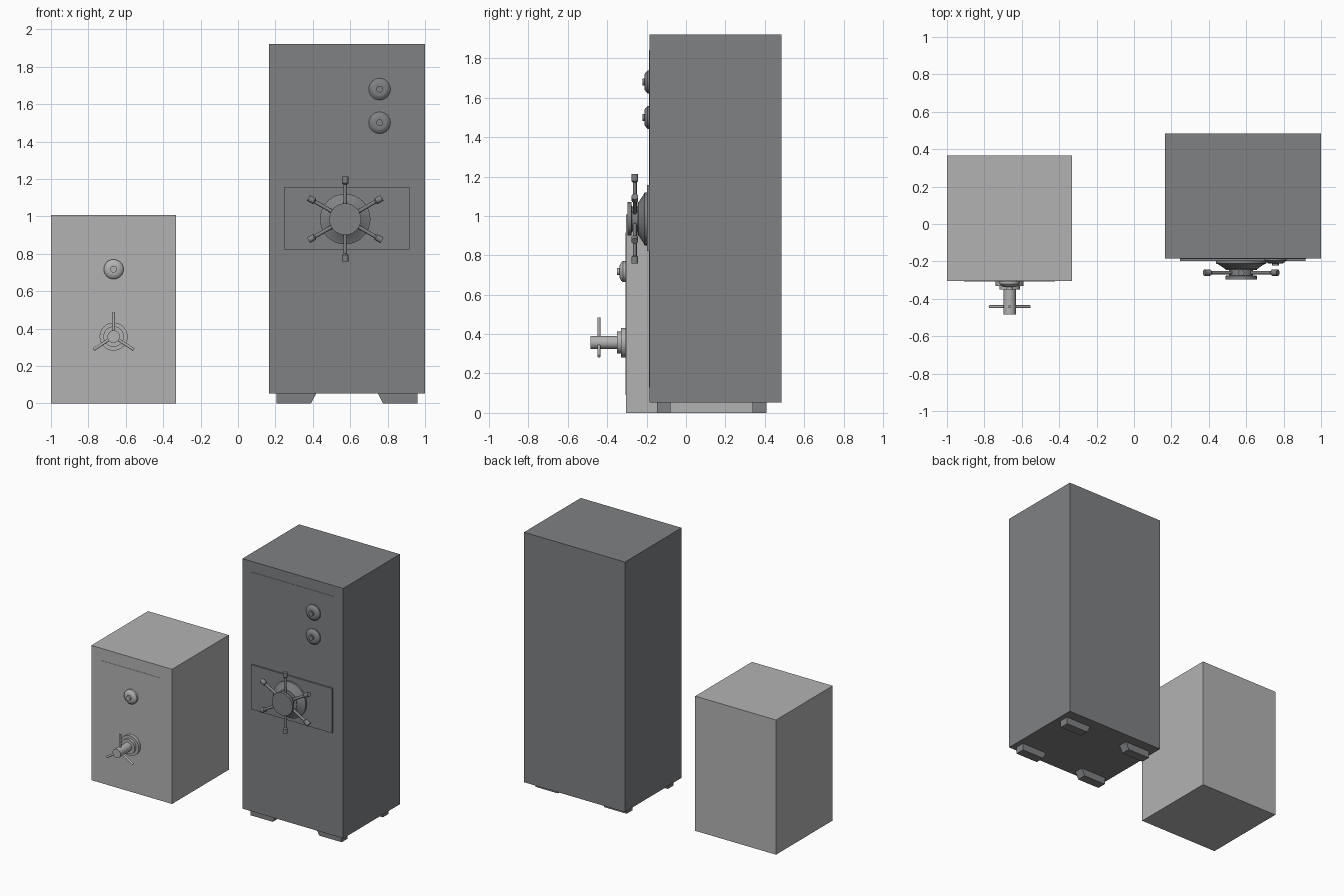
import bpy, bmesh, math
from mathutils import Matrix, Vector

cube = bpy.data.objects.get("Cube")
if cube:
    bpy.data.objects.remove(cube, do_unlink=True)


def material(name, rgb):
    m = bpy.data.materials.new(name)
    m.use_nodes = True
    m.diffuse_color = (*rgb, 1)
    m.node_tree.nodes["Principled BSDF"].inputs["Base Color"].default_value = (*rgb, 1)
    return m


light = material("light grey steel", (0.45, 0.45, 0.45))
dark = material("dark grey steel", (0.215, 0.22, 0.23))


def finish(name, bm, mat, smooth=False):
    bmesh.ops.recalc_face_normals(bm, faces=bm.faces)
    mesh = bpy.data.meshes.new(name)
    bm.to_mesh(mesh)
    bm.free()
    mesh.materials.append(mat)
    ob = bpy.data.objects.new(name, mesh)
    bpy.context.collection.objects.link(ob)
    if smooth:
        bpy.ops.object.select_all(action='DESELECT')
        ob.select_set(True)
        bpy.context.view_layer.objects.active = ob
        bpy.ops.object.shade_smooth_by_angle(angle=math.radians(30))
    return ob


def box(name, x, y, z, mat):
    bm = bmesh.new()
    bmesh.ops.create_cube(bm, size=1)
    for v in bm.verts:
        v.co = Vector([(r[0] + r[1]) / 2 + c * (r[1] - r[0])
                       for r, c in zip((x, y, z), v.co)])
    return finish(name, bm, mat)


def lathe(name, profile, matrix, mat, sides=32):
    """Spin (radius, height) points round local z, capped at both ends."""
    bm = bmesh.new()
    rings = [[bm.verts.new(matrix @ Vector((r * math.cos(a), r * math.sin(a), h)))
              for a in (math.tau * i / sides for i in range(sides))]
             for r, h in profile]
    for a, b in zip(rings, rings[1:]):
        for i in range(sides):
            j = (i + 1) % sides
            bm.faces.new((a[i], a[j], b[j], b[i]))
    bm.faces.new(rings[0])
    bm.faces.new(rings[-1])
    return finish(name, bm, mat, True)


def outward(x, y, z):
    """Local z points out of the front."""
    return Matrix.Translation((x, y, z)) @ Matrix.Rotation(math.pi / 2, 4, 'X')


def spokes(name, profile, centre, angles, mat):
    for n, deg in enumerate(angles):
        m = Matrix.Translation(centre) @ Matrix.Rotation(math.radians(90 - deg), 4, 'Y')
        lathe(f"{name}_{n + 1}", profile, m, mat, 16)


# Small safe: body, flush door, dial
FRONT_S, FRONT_L = -0.305, -0.185
box("small_safe_body", (-1, -0.332), (FRONT_S, 0.365), (0, 1.007), light)
box("small_safe_door", (-0.91, -0.422), (FRONT_S - 0.002, FRONT_S + 0.01),
    (0.09, 0.917), light)
lathe("small_safe_dial", [(0.053, 0), (0.053, 0.016), (0.046, 0.024), (0.032, 0.032),
                          (0.018, 0.032), (0.018, 0.046)],
      outward(-0.665, FRONT_S, 0.717), light)

# Small safe: three-spoke handle
lathe("small_safe_handle_hub", [(0.075, 0), (0.075, 0.026), (0.055, 0.026), (0.055, 0.046),
                                (0.033, 0.046), (0.033, 0.18)],
      outward(-0.665, FRONT_S, 0.357), light)
spokes("small_safe_handle_spoke", [(0.008, 0.02), (0.008, 0.128)],
       (-0.665, -0.442, 0.357), (90, 213, 327), light)

# Large safe: body, flush door, handle plate
box("large_safe_body", (0.166, 1), (FRONT_L, 0.485), (0.053, 1.922), dark)
box("large_safe_door", (0.247, 0.92), (FRONT_L - 0.002, FRONT_L + 0.01),
    (0.13, 1.842), dark)
box("large_safe_handle_plate", (0.247, 0.917), (FRONT_L - 0.013, FRONT_L),
    (0.822, 1.156), dark)

# Large safe: pair of dials
for name, z in (("upper", 1.68), ("lower", 1.5)):
    lathe(f"large_safe_{name}_dial", [(0.058, 0), (0.058, 0.01), (0.042, 0.024),
                                      (0.036, 0.026), (0.018, 0.026), (0.018, 0.037)],
          outward(0.757, FRONT_L, z), dark)

# Large safe: six-spoke wheel on a stepped flange
lathe("large_safe_wheel_hub", [(0.135, 0.01), (0.135, 0.026), (0.12, 0.032), (0.085, 0.056),
                               (0.085, 0.06), (0.064, 0.062), (0.064, 0.09),
                               (0.085, 0.092), (0.085, 0.112)],
      outward(0.573, FRONT_L, 0.985), dark)
spokes("large_safe_wheel_spoke", [(0.01, 0.03), (0.01, 0.185), (0.017, 0.192),
                                  (0.017, 0.227)],
       (0.573, -0.26, 0.985), range(30, 390, 60), dark)

# Large safe: four feet with sloped inner ends, mirrored left to right
for side, sign in (("right", -1), ("left", 1)):
    for end, y in (("front", -0.148), ("back", 0.338)):
        bm = bmesh.new()
        outline = [(0.378, 0), (0.378, 0.053), (0.165, 0.053), (0.192, 0)]
        face = bm.faces.new([bm.verts.new((0.583 + sign * u, y, z)) for u, z in outline])
        new = bmesh.ops.extrude_face_region(bm, geom=[face])["geom"]
        bmesh.ops.translate(bm, vec=(0, 0.07, 0),
                            verts=[g for g in new if isinstance(g, bmesh.types.BMVert)])
        finish(f"large_safe_{end}_{side}_foot", bm, dark)
